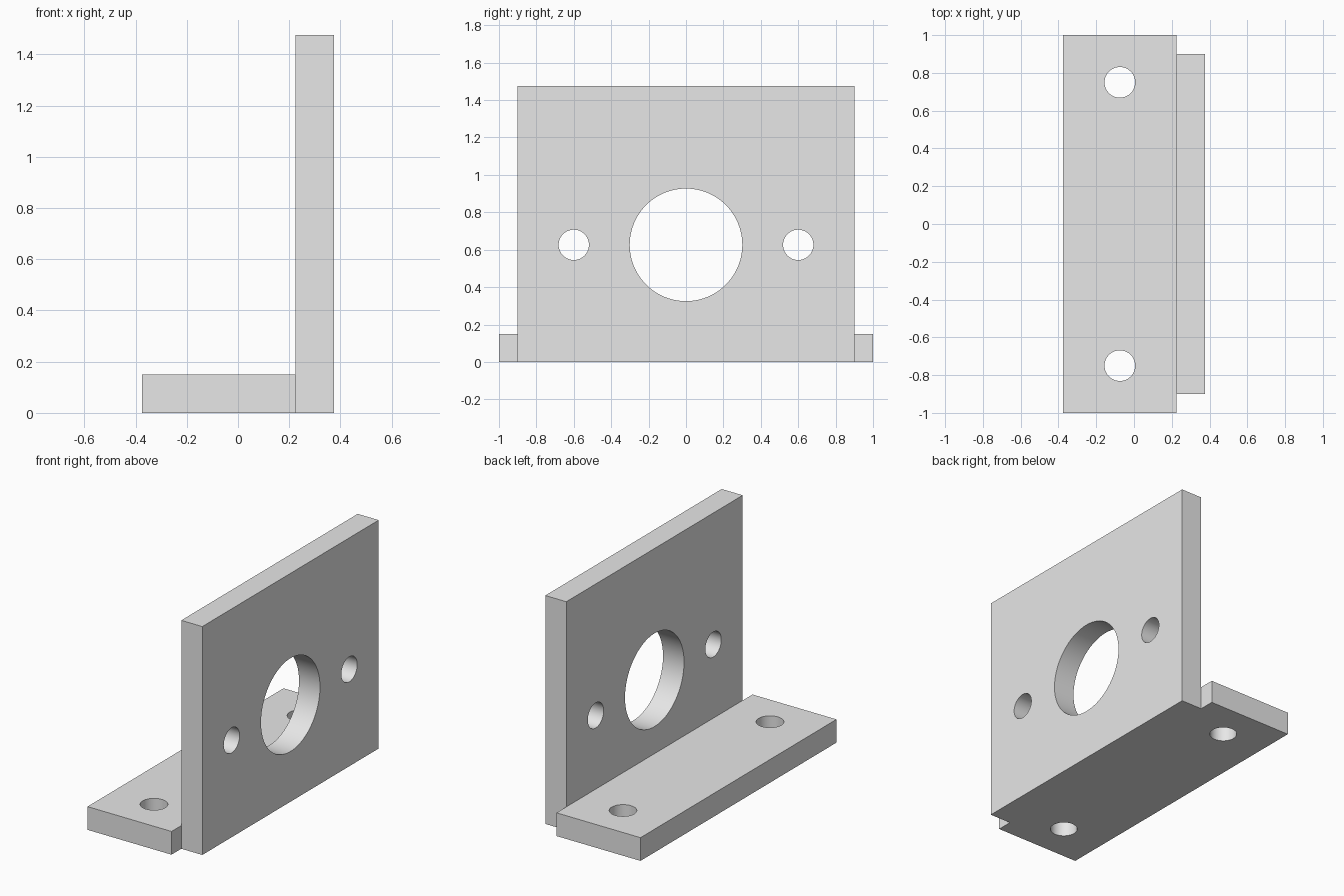
import bpy
from math import pi, radians

cube = bpy.data.objects.get("Cube")
if cube:
    bpy.data.objects.remove(cube, do_unlink=True)

GREY = (0.8, 0.8, 0.8, 1)
metal = bpy.data.materials.new("plain grey")
metal.use_nodes = True
metal.diffuse_color = GREY
metal.node_tree.nodes["Principled BSDF"].inputs["Base Color"].default_value = GREY

THICK = 0.15


def make_plate(name, low, high):
    """Box spanning two opposite corners."""
    centre = [(a + b) / 2 for a, b in zip(low, high)]
    bpy.ops.mesh.primitive_cube_add(size=1, location=centre)
    plate = bpy.context.object
    plate.name = name
    plate.scale = [b - a for a, b in zip(low, high)]
    bpy.ops.object.transform_apply(location=False, rotation=False, scale=True)
    plate.data.materials.append(metal)
    return plate


def drill(plate, centre, radius, rotation=(0, 0, 0)):
    """Cut a round through hole, then discard the cutter."""
    bpy.ops.mesh.primitive_cylinder_add(vertices=96, radius=radius, depth=THICK * 2,
                                        location=centre, rotation=rotation)
    cutter = bpy.context.object
    cutter.name = "hole_cutter"
    cutter.hide_render = True
    cutter.data.materials.append(metal)
    bpy.context.view_layer.objects.active = plate
    cut = plate.modifiers.new("hole", "BOOLEAN")
    cut.operation = "DIFFERENCE"
    cut.solver = "EXACT"
    cut.object = cutter
    bpy.ops.object.modifier_apply(modifier=cut.name)
    bpy.data.objects.remove(cutter, do_unlink=True)


# Foot with two mounting holes
base = make_plate("base_plate", (-0.375, -1, 0), (0.225, 1, THICK))
for side in (-1, 1):
    drill(base, (-0.075, side * 0.75, THICK / 2), 0.081)

# Upright plate with a large bore and two bolt holes
upright = make_plate("upright_plate", (0.225, -0.9, 0), (0.375, 0.9, 1.475))
for y, radius in ((0, 0.301), (-0.6, 0.081), (0.6, 0.081)):
    drill(upright, (0.3, y, 0.626), radius, (0, pi / 2, 0))

# Smooth hole walls, sharp plate edges
for plate in (base, upright):
    bpy.ops.object.select_all(action="DESELECT")
    plate.select_set(True)
    bpy.context.view_layer.objects.active = plate
    bpy.ops.object.shade_smooth_by_angle(angle=radians(30))
